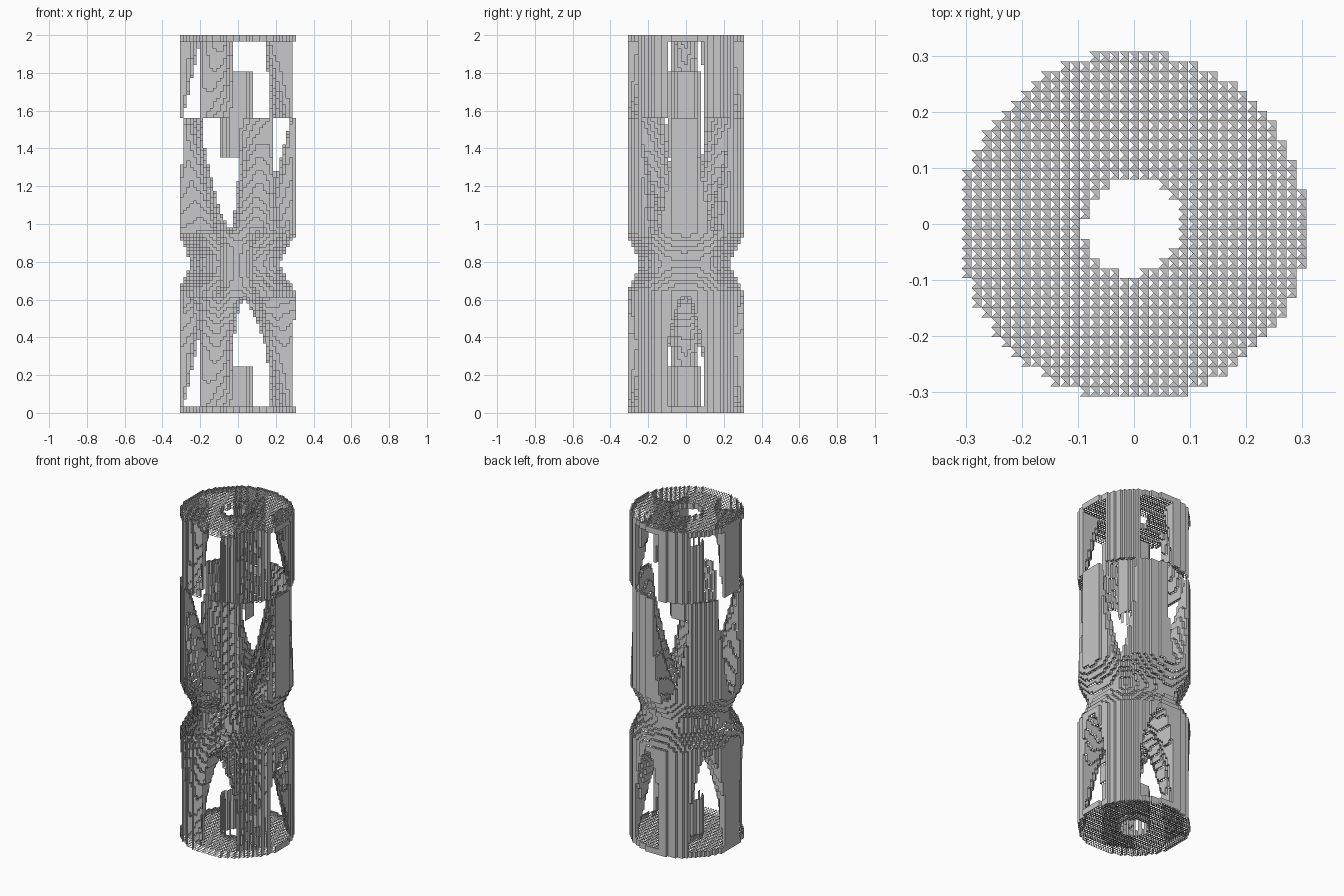
import bpy
import math

if "Cube" in bpy.data.objects:
    bpy.data.objects.remove(bpy.data.objects["Cube"])

# Voxel grid; the round shape sits a quarter cell off the grid centre
N, NZ = 35, 114
P = 2.0 / NZ
MID = 16.75
R_OUT, R_HOLE = 17.68 * P, 4.85 * P
TIER = 89


def lerp_profile(pts, z):
    """Piecewise linear lookup of (z, value) pairs."""
    for (z0, v0), (z1, v1) in zip(pts, pts[1:]):
        if z <= z1:
            return v0 + (v1 - v0) * max(0, (z - z0) / (z1 - z0))
    return pts[-1][1]


INNER_LOW = [(0.03, 0.285), (0.45, 0.19), (0.68, 0.09), (0.8, 0.08)]
INNER_MID = [(0.8, 0.08), (0.88, 0.09), (1.1, 0.17), (1.56, 0.285)]
INNER_TOP = [(1.57, 0.285), (1.97, 0.195)]
DIP = [(0.64, 0), (0.69, 0.35), (0.75, 0.9), (0.79, 1), (0.83, 0.9), (0.88, 0.5), (0.95, 0)]

# Openings between the legs: (centre angle, half width, drift towards the apex)
GAPS_END = [(0, 19, 0), (75, 20.5, 6), (147.5, 19, 0)]
GAPS_MID = [(33, 19, 0), (106.5, 20.5, -6), (180, 19, 0)]


def solid(i, j, k):
    x, y, z = (i - MID) * P, (j - MID) * P, (k + 0.5) * P
    r = math.hypot(x, y)
    if r > R_OUT or r < R_HOLE:
        return False
    # end discs
    if k < 2 or k >= NZ - 2:
        return True
    # five legs per tier, the middle tier turned by half a step
    if z < 0.8:
        inner, gaps = lerp_profile(INNER_LOW, z), GAPS_END
        s = math.sqrt(min(1, max(0, (0.62 - z) / 0.3)))
    elif k < TIER:
        inner, gaps = lerp_profile(INNER_MID, z), GAPS_MID
        s = math.sqrt(min(1, max(0, (z - 0.94) / 0.45)))
    else:
        inner, gaps, s = lerp_profile(INNER_TOP, z), GAPS_END, 1
    angle = math.atan2(y, x)
    a = abs(math.degrees(angle))
    edge = min(abs(a - c - drift * (1 - s)) - h * s for c, h, drift in gaps)
    if edge < 0 and s > 0:
        return False
    # legs get thinner towards their edges
    e = min(1, max(0, edge / 14))
    thick = (R_OUT - inner) * (1 - 0.6 * s * (1 - e) ** 2)
    # waist
    outer = R_OUT - lerp_profile(DIP, z) * (0.07 + 0.012 * math.cos(5 * angle))
    return R_OUT - thick <= r <= outer


def hub(i, j, k):
    """Open sleeves in line with the bore."""
    z = (k + 0.5) * P
    return math.hypot(i - MID, j - MID) * P < R_HOLE and (z < 0.25 or 1.35 < z < 1.8)


# Exposed faces: sides are open towards the front, level faces are single triangles
SIDES = {
    (1, 0, 0): [(1, 0, 0), (1, 1, 0), (1, 1, 1), (1, 0, 1)],
    (-1, 0, 0): [(0, 1, 0), (0, 0, 0), (0, 0, 1), (0, 1, 1)],
    (0, 1, 0): [(1, 1, 0), (0, 1, 0), (0, 1, 1), (1, 1, 1)],
}
LEVELS = {
    (0, 0, 1): [(0, 1, 1), (1, 0, 1), (1, 1, 1)],
    (0, 0, -1): [(0, 0, 0), (1, 1, 0), (1, 0, 0)],
}

mat = bpy.data.materials.new("plain_grey")
mat.diffuse_color = (0.58, 0.58, 0.58, 1)
mat.use_nodes = True
mat.node_tree.nodes["Principled BSDF"].inputs["Base Color"].default_value = mat.diffuse_color


def build(name, test, directions):
    cells = {(i, j, k) for i in range(N) for j in range(N) for k in range(NZ) if test(i, j, k)}
    index, verts, faces = {}, [], []
    for c in sorted(cells):
        for n, corners in directions.items():
            if tuple(a + b for a, b in zip(c, n)) in cells:
                continue
            face = []
            for o in corners:
                key = tuple(a + b for a, b in zip(c, o))
                if key not in index:
                    index[key] = len(verts)
                    verts.append(((key[0] - N / 2) * P, (key[1] - N / 2) * P, key[2] * P))
                face.append(index[key])
            faces.append(face)
    mesh = bpy.data.meshes.new(name)
    mesh.from_pydata(verts, [], faces)
    mesh.materials.append(mat)
    bpy.context.collection.objects.link(bpy.data.objects.new(name, mesh))


build("lattice_column", solid, {**SIDES, **LEVELS})
build("bore_sleeves", hub, SIDES)
